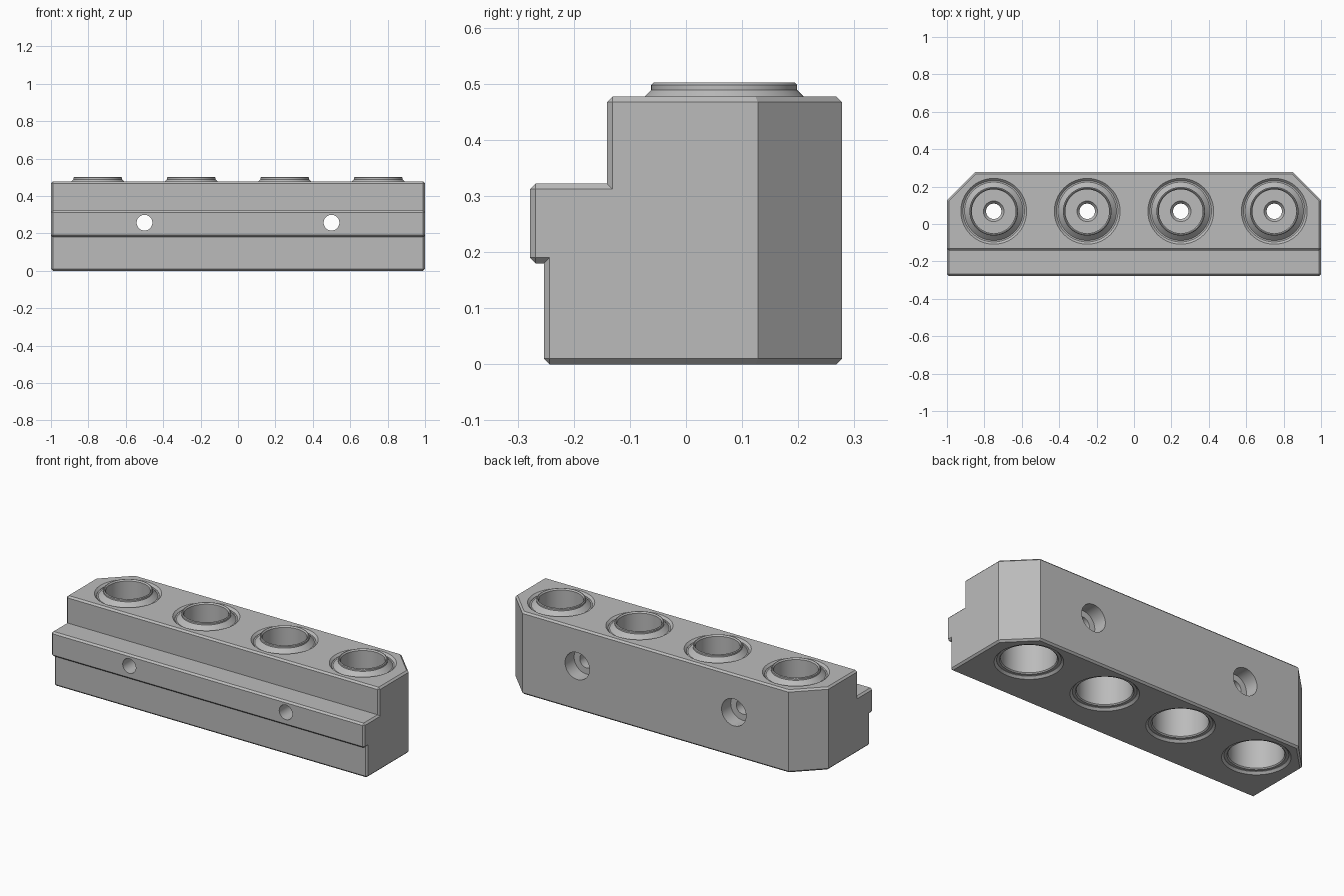
import bpy, bmesh, math
from mathutils import Matrix, Vector

default = bpy.data.objects.get("Cube")
if default:
    bpy.data.objects.remove(default, do_unlink=True)

grey = bpy.data.materials.new("machined grey")
grey.use_nodes = True
colour = (0.5, 0.5, 0.5, 1)
grey.diffuse_color = colour
grey.node_tree.nodes["Principled BSDF"].inputs["Base Color"].default_value = colour

TOP, BACK, SOCKET_Y, BOLT_Z = 0.477, 0.278, 0.068, 0.257


def make_object(name, bm):
    bmesh.ops.recalc_face_normals(bm, faces=bm.faces)
    mesh = bpy.data.meshes.new(name)
    bm.to_mesh(mesh)
    bm.free()
    mesh.materials.append(grey)
    obj = bpy.data.objects.new(name, mesh)
    bpy.context.collection.objects.link(obj)
    return obj


def lathe(name, profile, matrix, sides=64):
    """Revolve a closed (radius, height) loop about its own z axis."""
    bm = bmesh.new()
    rings = []
    for r, z in profile:
        if r == 0:
            rings.append([bm.verts.new((0, 0, z))] * sides)
        else:
            rings.append([bm.verts.new((r * math.cos(a), r * math.sin(a), z))
                          for a in (math.tau * i / sides for i in range(sides))])
    for low, high in zip(rings, rings[1:] + rings[:1]):
        for i in range(sides):
            j = (i + 1) % sides
            corners = list(dict.fromkeys((low[i], low[j], high[j], high[i])))
            if len(corners) > 2:
                bm.faces.new(corners)
    bm.transform(matrix)
    return make_object(name, bm)


def smooth(obj):
    bpy.ops.object.select_all(action='DESELECT')
    obj.select_set(True)
    bpy.context.view_layer.objects.active = obj
    bpy.ops.object.shade_smooth_by_angle(angle=math.radians(25))


# Stepped block: extruded side profile
bm = bmesh.new()
profile = [(-0.253, 0), (BACK, 0), (BACK, TOP), (-0.141, TOP), (-0.141, 0.322),
           (-0.278, 0.322), (-0.278, 0.18), (-0.253, 0.18)]
face = bm.faces.new([bm.verts.new((-1, y, z)) for y, z in profile])
side = bmesh.ops.extrude_face_region(bm, geom=[face])["geom"]
bmesh.ops.translate(bm, vec=(2, 0, 0),
                    verts=[v for v in side if isinstance(v, bmesh.types.BMVert)])

# Cut the two rear corners at 45 degrees
for s in (-1, 1):
    cut = bmesh.ops.bisect_plane(bm, geom=bm.verts[:] + bm.edges[:] + bm.faces[:],
                                 plane_co=(s, 0.128, 0), plane_no=(s, 1, 0),
                                 clear_outer=True)["geom_cut"]
    bmesh.ops.edgeloop_fill(bm, edges=[e for e in cut if isinstance(e, bmesh.types.BMEdge)])
bmesh.ops.recalc_face_normals(bm, faces=bm.faces)

# Chamfer the square outer edges
sharp = [e for e in bm.edges if e.calc_face_angle_signed(0) > math.radians(60)]
bmesh.ops.bevel(bm, geom=sharp, offset=0.01, segments=1, affect='EDGES')
block = make_object("block", bm)

# Cutters for socket bores and counterbored bolt holes
sockets = [Matrix.Translation((x, SOCKET_Y, 0)) for x in (-0.75, -0.25, 0.25, 0.75)]
bore = [(0, -0.02), (0.196, -0.02), (0.164, 0.012), (0.164, TOP - 0.012),
        (0.196, TOP + 0.02), (0, TOP + 0.02)]
bolt = [(0, -0.35), (0.042, -0.35), (0.042, 0.195), (0.078, 0.195), (0.078, 0.35), (0, 0.35)]
cutters = [lathe("bore_cutter", bore, m) for m in sockets]
for x in (-0.5, 0.5):
    m = Matrix.Translation((x, 0, BOLT_Z)) @ Matrix.Rotation(-math.pi / 2, 4, 'X')
    cutters.append(lathe("bolt_cutter", bolt, m, 48))
for cutter in cutters:
    cutter.hide_render = True
    mod = block.modifiers.new("hole", 'BOOLEAN')
    mod.operation, mod.object, mod.solver = 'DIFFERENCE', cutter, 'EXACT'
bpy.context.view_layer.update()
cut_mesh = bpy.data.meshes.new_from_object(
    block.evaluated_get(bpy.context.evaluated_depsgraph_get()))
block.modifiers.clear()
block.data = cut_mesh
for cutter in cutters:
    bpy.data.objects.remove(cutter, do_unlink=True)
smooth(block)

# Bushings: raised collar, deep pocket, floor with a small hole, open underside
bushing = [(0.166, 0.014), (0.166, 0.463), (0.156, 0.463), (0.142, TOP), (0.13, 0.489),
           (0.13, 0.498), (0.126, 0.502), (0.123, 0.502), (0.117, 0.494),
           (0.117, 0.28), (0.055, 0.28), (0.041, 0.262), (0.041, 0.23),
           (0.143, 0.23), (0.143, 0.02), (0.149, 0.014)]
for i, m in enumerate(sockets):
    smooth(lathe(f"socket_bushing_{i + 1}", bushing, m))
